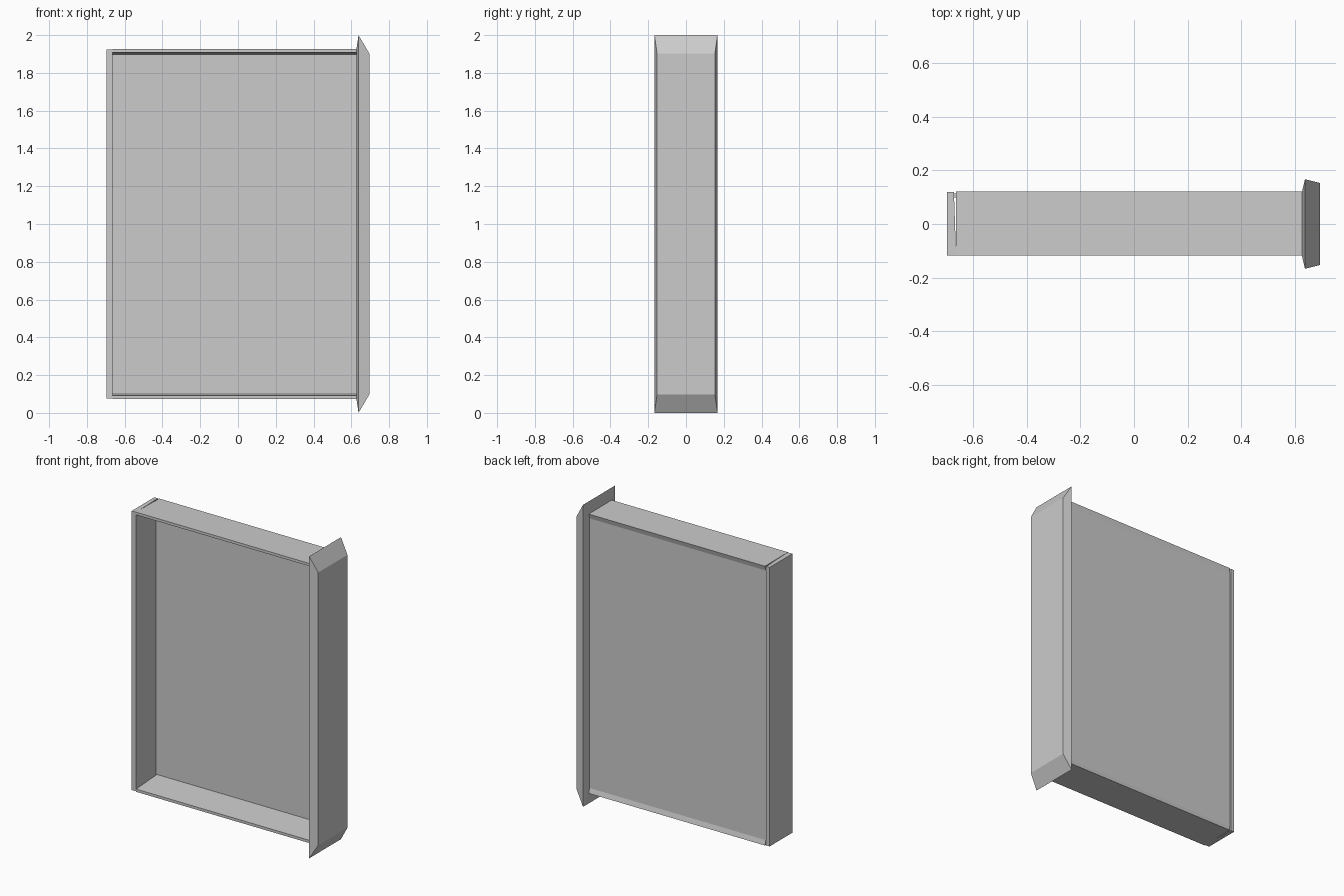
import bpy

if "Cube" in bpy.data.objects:
    bpy.data.objects.remove(bpy.data.objects["Cube"])

grey = bpy.data.materials.new("plain grey")
grey.diffuse_color = (0.6, 0.6, 0.6, 1)
grey.use_nodes = True
grey.node_tree.nodes["Principled BSDF"].inputs["Base Color"].default_value = grey.diffuse_color


def loft(name, loops):
    """Closed solid through matching rings of points, capped at both ends."""
    n = len(loops[0])
    verts = [p for ring in loops for p in ring]
    faces = [tuple(range(n))[::-1], tuple(range(len(verts) - n, len(verts)))]
    for k in range(len(loops) - 1):
        for i in range(n):
            j = (i + 1) % n
            faces.append((k * n + i, k * n + j, (k + 1) * n + j, (k + 1) * n + i))
    me = bpy.data.meshes.new(name)
    me.from_pydata(verts, [], faces)
    me.materials.append(grey)
    ob = bpy.data.objects.new(name, me)
    bpy.context.collection.objects.link(ob)
    return ob


def rect_x(x, hy, hz):
    """Rectangle facing along x, centred at half height."""
    return [(x, -hy, 1 - hz), (x, hy, 1 - hz), (x, hy, 1 + hz), (x, -hy, 1 + hz)]


# Drawer front with sloping rim
loft("drawer_front", [rect_x(0.627, 0.12, 0.925), rect_x(0.638, 0.167, 1.0),
                      rect_x(0.695, 0.153, 0.903)])

# Two long side boards, thicker toward the bottom panel, with sloped back rim
for name, s in (("lower_side_board", -1), ("upper_side_board", 1)):
    section = [(-0.118, 0.926), (0.122, 0.925), (0.113, 0.893), (-0.118, 0.908)]
    if s > 0:
        section.reverse()
    loft(name, [[(x, y, 1 + s * h) for y, h in section] for x in (-0.664, 0.63)])

# End board, tapering toward the bottom panel
end = [(-0.697, -0.117), (-0.664, -0.117), (-0.672, 0.12), (-0.697, 0.12)]
loft("end_board", [[(x, y, z) for x, y in end] for z in (0.077, 1.925)])

# Bottom panel of the drawer, held inside the boards
panel = [(-0.674, 0.099), (0.63, 0.099), (0.63, 0.113), (-0.674, 0.113)]
loft("bottom_panel", [[(x, y, z) for x, y in panel] for z in (0.1, 1.9)])

# Make every outside face point outward
import bmesh
for ob in bpy.context.collection.objects:
    bm = bmesh.new()
    bm.from_mesh(ob.data)
    bmesh.ops.recalc_face_normals(bm, faces=bm.faces)
    bm.to_mesh(ob.data)
    bm.free()
